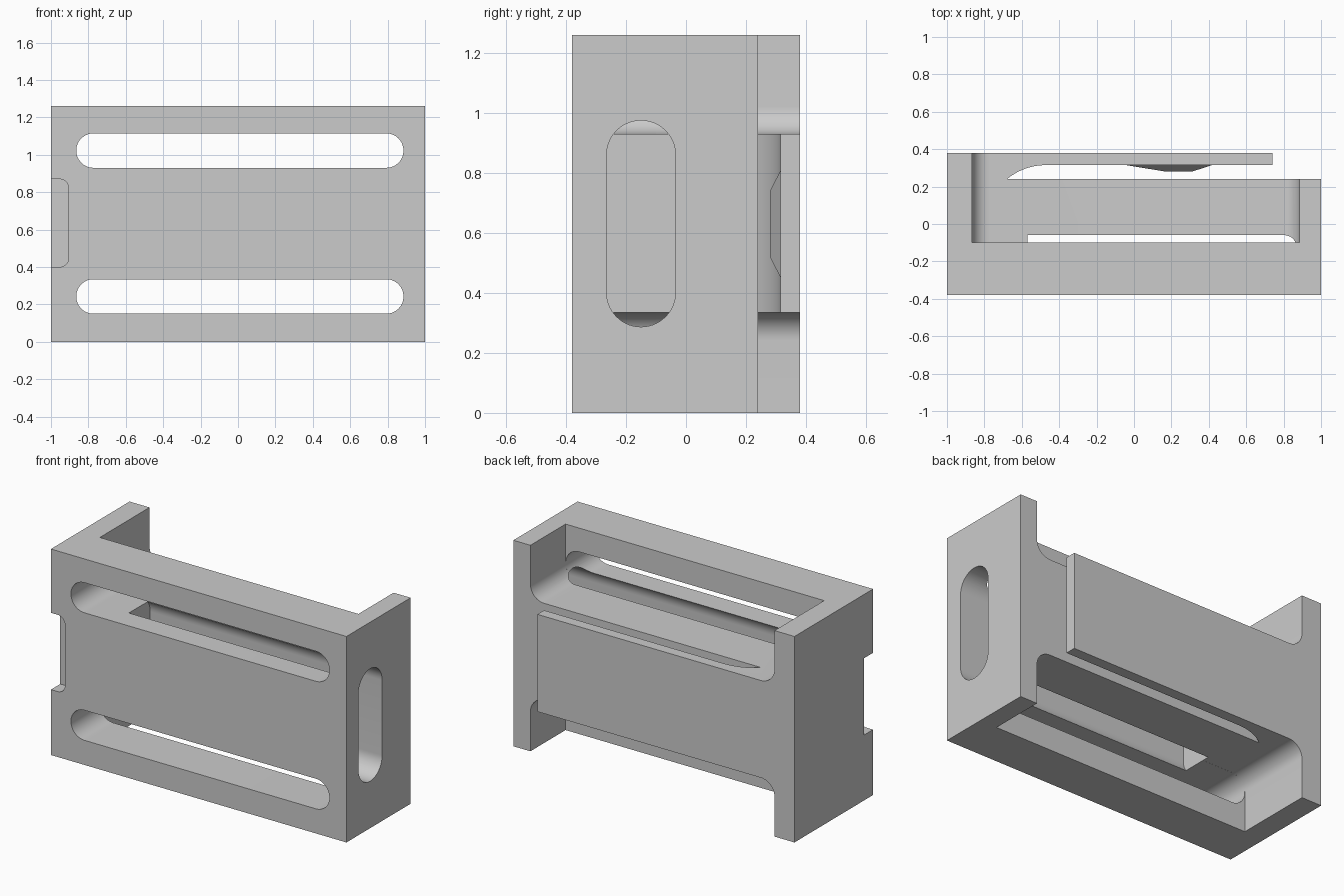
import bpy, bmesh
from math import sin, cos, pi, radians
from mathutils import Vector

default = bpy.data.objects.get("Cube")
if default:
    bpy.data.objects.remove(default, do_unlink=True)

grey = bpy.data.materials.new("Plain grey")
grey.use_nodes = True
COLOR = (0.6, 0.6, 0.6, 1)
grey.diffuse_color = COLOR
grey.node_tree.nodes["Principled BSDF"].inputs["Base Color"].default_value = COLOR

# Main levels: inner face of front plate, rear face of block, flat span of the core
PLATE_Y, BACK_Y = -0.10, 0.24
LEFT, RIGHT, LOW, HIGH, TOP = -0.865, 0.885, 0.335, 0.93, 1.26
RADIUS = 0.0925


def arc(cx, cy, r, start, end, steps=14):
    return [(cx + r * cos(radians(start + (end - start) * i / steps)),
             cy + r * sin(radians(start + (end - start) * i / steps)))
            for i in range(steps + 1)]


def rounded(x0, x1, y0, y1, r):
    """Rectangle outline with all four corners rounded."""
    pts = []
    for cx, cy, a in ((x1 - r, y1 - r, 0), (x0 + r, y1 - r, 90),
                      (x0 + r, y0 + r, 180), (x1 - r, y0 + r, 270)):
        pts += arc(cx, cy, r, a, a + 90)
    return pts


def prism(name, outline, axis, lo, hi):
    """Extrude a 2D outline along an axis from lo to hi."""
    place = {"x": lambda a, b, d: (d, a, b),
             "y": lambda a, b, d: (a, d, b),
             "z": lambda a, b, d: (a, b, d)}[axis]
    bm = bmesh.new()
    face = bm.faces.new([bm.verts.new(place(a, b, lo)) for a, b in outline])
    new = bmesh.ops.extrude_face_region(bm, geom=[face])["geom"]
    shift = Vector(place(0, 0, hi - lo))
    bmesh.ops.translate(bm, vec=shift, verts=[v for v in new if isinstance(v, bmesh.types.BMVert)])
    bmesh.ops.remove_doubles(bm, verts=bm.verts, dist=1e-5)
    bmesh.ops.recalc_face_normals(bm, faces=bm.faces)
    mesh = bpy.data.meshes.new(name)
    bm.to_mesh(mesh)
    bm.free()
    mesh.materials.append(grey)
    obj = bpy.data.objects.new(name, mesh)
    bpy.context.collection.objects.link(obj)
    return obj


def cut(body, cutter):
    bpy.context.view_layer.objects.active = body
    mod = body.modifiers.new("Cut", "BOOLEAN")
    mod.operation, mod.solver, mod.object = "DIFFERENCE", "EXACT", cutter
    bpy.ops.object.modifier_apply(modifier=mod.name)
    bpy.data.objects.remove(cutter, do_unlink=True)


# Solid block
body = prism("bracket_body", [(-1, 0), (1, 0), (1, TOP), (-1, TOP)], "y", -0.38, 0.38)

# Open pockets above and below the core, with filleted inner corners
for z0, z1 in ((HIGH, 1.6), (-0.34, LOW)):
    cut(body, prism("pocket", rounded(LEFT, RIGHT, z0, z1, RADIUS), "y", PLATE_Y, 0.5))

# Long slots through the front plate
e = 0.0005
for z0, z1 in ((HIGH, 1.115), (0.15, LOW)):
    outline = rounded(LEFT + e, RIGHT - e, z0 + e, z1 - e, RADIUS - 2 * e)
    cut(body, prism("slot", outline, "y", -0.5, 0.0))

# Deep oval cavity entering from one end wall
cut(body, prism("cavity", rounded(-0.265, -0.035, 0.287, 0.975, 0.1149), "x", -0.57, 1.2))

# Gap behind the core that frees the flexible rear tongue
taper = [(x, y) for x, y in arc(-0.47, -0.015, 0.33, 129.4, 90)]
gap = [(1.2, BACK_Y)] + taper + [(0.74, 0.315), (0.74, 0.5), (1.2, 0.5)]
cut(body, prism("gap", gap, "z", -0.1, 1.4))

# Shallow notch in the front edge
cut(body, prism("notch", rounded(-1.2, -0.905, 0.40, 0.87, 0.05), "y", -0.5, -0.29))

# Raised catch on the inside of the tongue: a tapered block
catch = prism("tongue_catch", [(-0.05, 0.45), (0.42, 0.45), (0.42, 0.81), (-0.05, 0.81)],
              "y", 0.28, 0.316)
for v in catch.data.vertices:
    if v.co.y < 0.3:
        v.co.x = 0.17 if v.co.x < 0.2 else 0.31
        v.co.z = 0.52 if v.co.z < 0.6 else 0.74

# Smooth the fillets, keep edges sharp
bpy.ops.object.select_all(action="DESELECT")
body.select_set(True)
bpy.context.view_layer.objects.active = body
bpy.ops.object.shade_smooth_by_angle(angle=radians(30))
